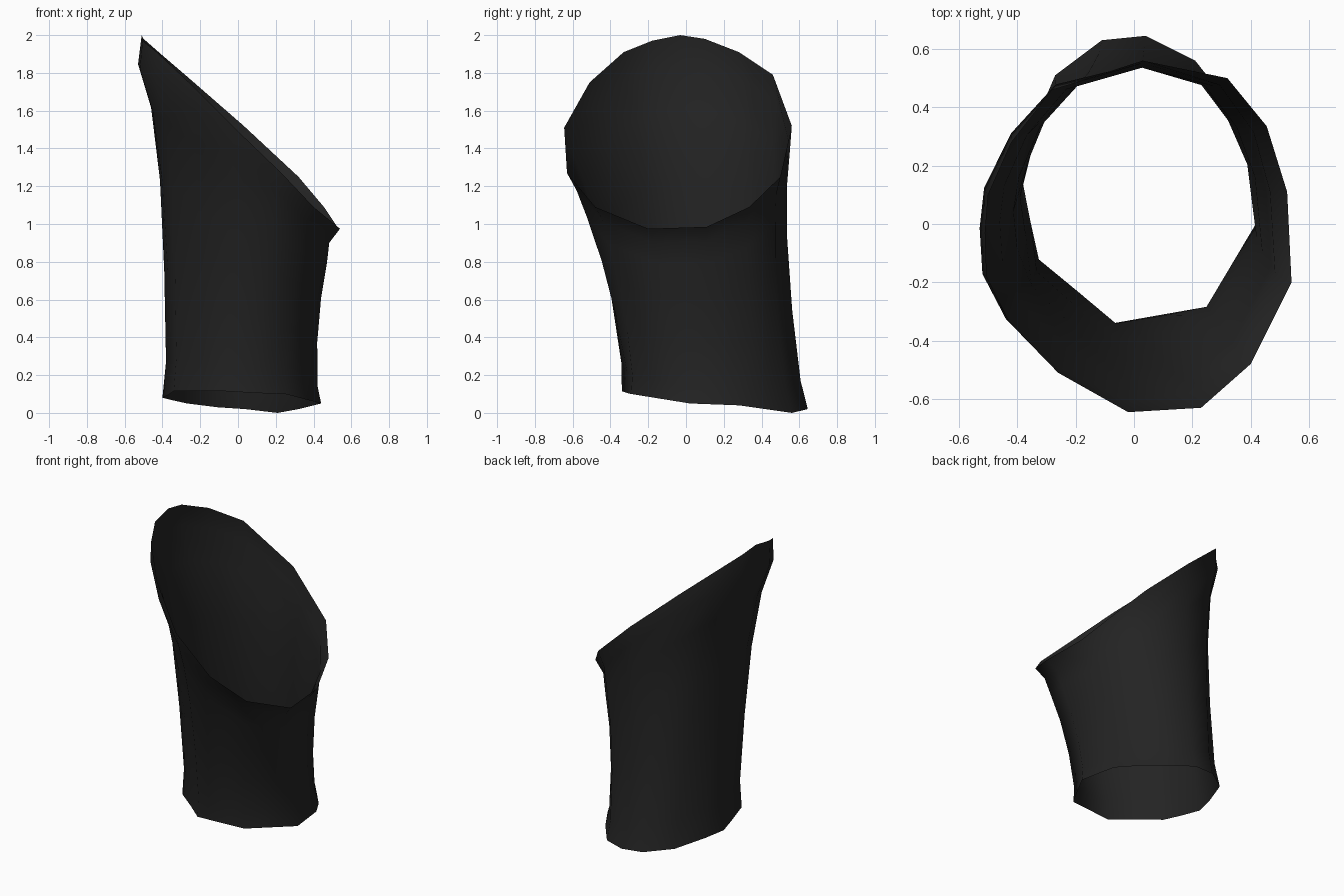
import bpy, bmesh
from mathutils import Vector

if "Cube" in bpy.data.objects:
    bpy.data.objects.remove(bpy.data.objects["Cube"])

# Slanted, flared upper opening, counter-clockwise from +x
RIM = [(.525, .11, .985), (.455, .335, 1.09), (.32, .50, 1.25), (.03, .56, 1.52),
       (-.28, .46, 1.79), (-.42, .28, 1.91), (-.50, .10, 1.98), (-.51, -.03, 2.0),
       (-.505, -.18, 1.97), (-.43, -.33, 1.91), (-.26, -.51, 1.75), (-.02, -.645, 1.51),
       (.23, -.63, 1.27), (.40, -.48, 1.09), (.54, -.20, .975)]
# Lower opening, matching order
HEM = [(.40, .28, .04), (.32, .42, .02), (.21, .56, 0), (.04, .645, .02),
       (-.11, .63, .03), (-.27, .51, .05), (-.36, .30, .07), (-.40, .16, .08),
       (-.37, .02, .095), (-.34, -.12, .115), (-.20, -.23, .115), (-.07, -.34, .115),
       (.10, -.31, .105), (.25, -.29, .10), (.44, .02, .05)]
# (position from hem to rim, waist inset, extra inset towards +x)
RINGS = [(0, 0, 0), (.1, .03, 0), (.35, .053, .005), (.6, .058, .005),
         (.8, .04, .012), (.92, .012, .04), (1, 0, 0)]

black = bpy.data.materials.new("black_fabric")
black.diffuse_color = (.017, .017, .017, 1)
black.use_nodes = True
black.node_tree.nodes["Principled BSDF"].inputs["Base Color"].default_value = black.diffuse_color

# Open sleeve lofted between the two openings
bm = bmesh.new()
loops = []
for t, inset, side in RINGS:
    pts = [Vector(a).lerp(Vector(b), t) for a, b in zip(HEM, RIM)]
    centre = sum(pts, Vector()) / len(pts)
    loop = []
    for p in pts:
        out = Vector((p.x - centre.x, p.y - centre.y, 0)).normalized()
        loop.append(bm.verts.new(p - out * (inset + side * out.x)))
    loops.append(loop)
n = len(RIM)
for low, high in zip(loops, loops[1:]):
    for i in range(n):
        j = (i + 1) % n
        bm.faces.new((low[i], low[j], high[j], high[i])).smooth = True

mesh = bpy.data.meshes.new("sleeve")
bm.to_mesh(mesh)
bm.free()
mesh.materials.append(black)
sleeve = bpy.data.objects.new("sleeve", mesh)
bpy.context.collection.objects.link(sleeve)
